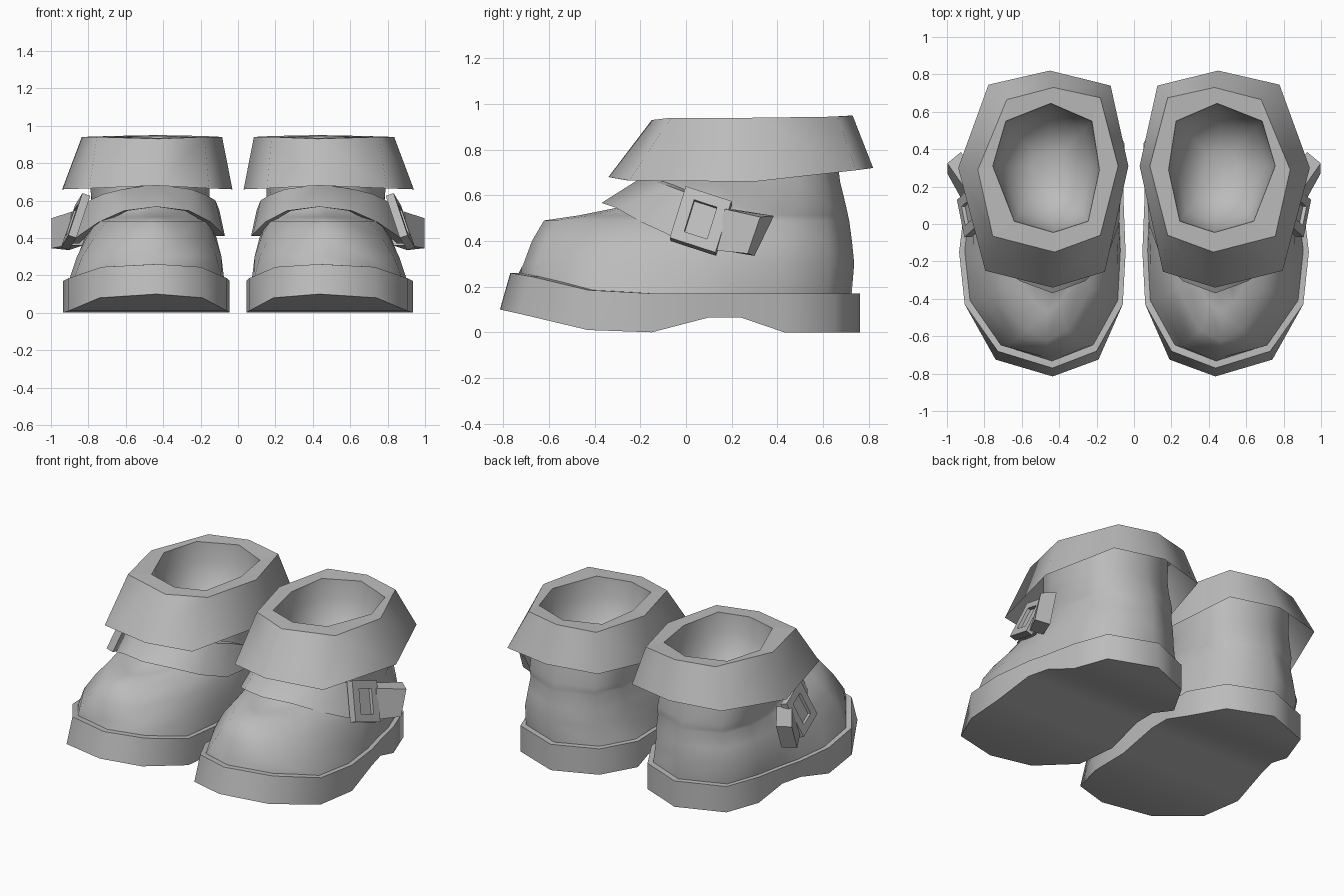
import bpy, bmesh, math
from mathutils import Vector

cube = bpy.data.objects.get("Cube")
if cube:
    bpy.data.objects.remove(cube, do_unlink=True)

GREY = (0.5, 0.5, 0.5, 1)
leather = bpy.data.materials.new("plain_grey")
leather.use_nodes = True
leather.diffuse_color = GREY
leather.node_tree.nodes["Principled BSDF"].inputs["Base Color"].default_value = GREY


def finish(name, bm, smooth=None):
    """Store the mesh, shade it and mirror it to the other boot."""
    bmesh.ops.recalc_face_normals(bm, faces=bm.faces)
    mesh = bpy.data.meshes.new(name)
    bm.to_mesh(mesh)
    bm.free()
    mesh.materials.append(leather)
    ob = bpy.data.objects.new(name, mesh)
    bpy.context.collection.objects.link(ob)
    if smooth:
        bpy.ops.object.select_all(action='DESELECT')
        bpy.context.view_layer.objects.active = ob
        ob.select_set(True)
        bpy.ops.object.shade_smooth_by_angle(angle=math.radians(smooth))
    mirror = ob.modifiers.new("other_boot", 'MIRROR')
    mirror.use_mirror_merge = False


def loft(name, rings, caps=(False, False), loop=False, smooth=None):
    """Skin closed rings of equal length."""
    bm = bmesh.new()
    vs = [[bm.verts.new(p) for p in r] for r in rings]
    pairs = list(zip(vs, vs[1:])) + ([(vs[-1], vs[0])] if loop else [])
    for a, b in pairs:
        for i in range(len(a)):
            j = (i + 1) % len(a)
            bm.faces.new((a[i], a[j], b[j], b[i]))
    for cap, ring in zip(caps, (vs[0], vs[-1])):
        if cap:
            bm.faces.new(ring)
    finish(name, bm, smooth)


def scaled(ring, factor, centre, z=None, dz=0.0):
    c = Vector(centre)
    out = []
    for p in ring:
        q = c + (Vector(p[:2]) - c) * factor
        out.append((q.x, q.y, p[2] + dz if z is None else z))
    return out


# Sole: stations from toe to heel (y, inner x, outer x, bottom z, top z)
stations = [
    (-.725, .19, .74, .08, .245), (-.43, .06, .905, .01, .185),
    (-.15, .045, .935, 0, .17), (.1, .055, .905, .065, .17),
    (.24, .055, .87, .065, .17), (.43, .05, .83, 0, .17), (.65, .175, .75, 0, .17)]
toe, heel = (-.815, .435, .10, .26), (.763, .45, 0, .17)


def sole_ring(top, inset):
    def point(x, y, z):
        if top and y < -.5:
            y, x = y + .045, .46 + (x - .46) * .96
        return (.475 + (x - .475) * (1 - inset), y * (1 - inset * .75), z)
    k = 4 if top else 3
    ring = [point(toe[1], toe[0], toe[k - 1])]
    ring += [point(s[1], s[0], s[k]) for s in stations]
    ring += [point(heel[1], heel[0], heel[k - 1])]
    ring += [point(s[2], s[0], s[k]) for s in reversed(stations)]
    return ring


bm = bmesh.new()
levels = [[bm.verts.new(p) for p in sole_ring(t, i)]
          for t, i in ((False, 0), (True, 0), (True, .12))]
n = len(levels[0])
for low, high in zip(levels, levels[1:]):
    for i in range(n):
        j = (i + 1) % n
        bm.faces.new((low[i], low[j], high[j], high[i]))
for level in (levels[0], levels[2]):
    for i in range(n // 2):
        quad = [level[i], level[i + 1], level[-i - 1], level[-i]]
        bm.faces.new(list(dict.fromkeys(quad)))
finish("sole", bm, 65)

# Upper: egg-shaped rings matching the points of the sole
steps = (-.92, -.58, -.25, .08, .3, .57, .85)


def egg(z, front, back, half, cx, skew, nose):
    """nose is the front roundness: small is blunt, large is pointed."""
    def point(v, side):
        p = nose if v < 0 else .72
        s = abs(v) ** (1 / p)
        u = side * max(0, 1 - s * s) ** (p / 2)
        mid, depth = (front + back) / 2, (back - front) / 2
        return (cx + half * (1 + skew * v) * u, mid + v * depth, z)
    return ([point(-1, 0)] + [point(v, -1) for v in steps] + [point(1, 0)]
            + [point(v, 1) for v in reversed(steps)])


profile = [
    (.30, -.712, .737, .385, .475, -.05, .75),
    (.4, -.675, .727, .352, .467, .02, .85),
    (.49, -.622, .715, .31, .463, .12, 1),
    (.512, -.47, .71, .305, .463, .13, 1.35),
    (.55, -.28, .702, .31, .465, .1, 1.4),
    (.66, -.17, .675, .318, .47, .03, 1.15),
    (.74, -.12, .665, .32, .47, 0, .9),
    (.9, -.1, .675, .315, .47, 0, .75)]
loft("upper", [sole_ring(True, .065)] + [egg(*p) for p in profile], smooth=60)

# Cuff: flared eight-sided collar, open underneath, with a flat top rim
rim = [(.43, .73, .95), (.68, .665, .945), (.835, .29, .94), (.755, -.065, .94),
       (.425, -.15, .93), (.18, -.06, .94), (.085, .31, .94), (.18, .675, .945)]
hem = [(.45, .82, .72), (.778, .745, .71), (.94, .3, .66), (.795, -.25, .665),
       (.435, -.34, .68), (.155, -.255, .665), (.03, .31, .66), (.125, .74, .71)]
mouth = [(.445, .645, .945), (.685, .55, .94), (.755, .31, .94), (.64, .015, .94),
         (.43, -.045, .935), (.245, .015, .94), (.185, .29, .94), (.225, .55, .94)]
loft("cuff", [scaled(mouth, 1.18, (.465, .3), dz=-.03), hem, rim], smooth=80)
loft("cuff_rim", [rim, mouth])

# Lining: smooth hollow inside the opening
lining = [mouth] + [scaled(mouth, f, (.465, .3), z)
                    for f, z in ((.97, .82), (.84, .7), (.6, .6), (.3, .55))]
loft("lining", lining, (False, True), smooth=60)

# Strap: band over the instep, as lower and upper edge points
lower = [(.07, .16, .41), (.08, .0, .42), (.145, -.18, .485), (.26, -.305, .545),
         (.435, -.37, .567), (.61, -.305, .545), (.745, -.2, .485),
         (.84, -.06, .42), (.905, .1, .37)]
upper = [(.1, .2, .55), (.12, .08, .6), (.17, -.03, .63), (.25, -.125, .66),
         (.435, -.18, .687), (.62, -.125, .66), (.72, -.06, .635),
         (.785, .02, .605), (.855, .15, .55)]
low_in = scaled(lower, .88, (.45, .2))
up_in = scaled(upper, .88, (.45, .2))
loft("strap", list(zip(lower, upper, up_in, low_in)), (True, True), smooth=35)

# Buckle: tilted square frame on the outer side
centre = Vector((.875, .065, .49))
along = Vector((.04, .2, -.065))
up = Vector((-.075, .07, .225))
out = along.cross(up).normalized()


def square(size_u, size_v, depth):
    return [centre + along * u * size_u + up * v * size_v + out * depth
            for u, v in ((-.5, -.5), (.5, -.5), (.5, .5), (-.5, .5))]


loft("buckle", [square(1, 1, -.03), square(1, 1, .015),
                square(.5, .62, .015), square(.5, .62, -.03)], loop=True)
loft("buckle_backing", [square(.6, .66, -.03), square(.6, .66, -.005)], (True, True))

# Strap tail: loose end flaring away from the boot
near = [(.915, .12, .36), (.89, .17, .54), (.8, .2, .54), (.83, .15, .36)]
far = [(.998, .27, .345), (.998, .325, .505), (.925, .385, .51), (.905, .3, .335)]
loft("strap_tail", [near, far], (True, True))
